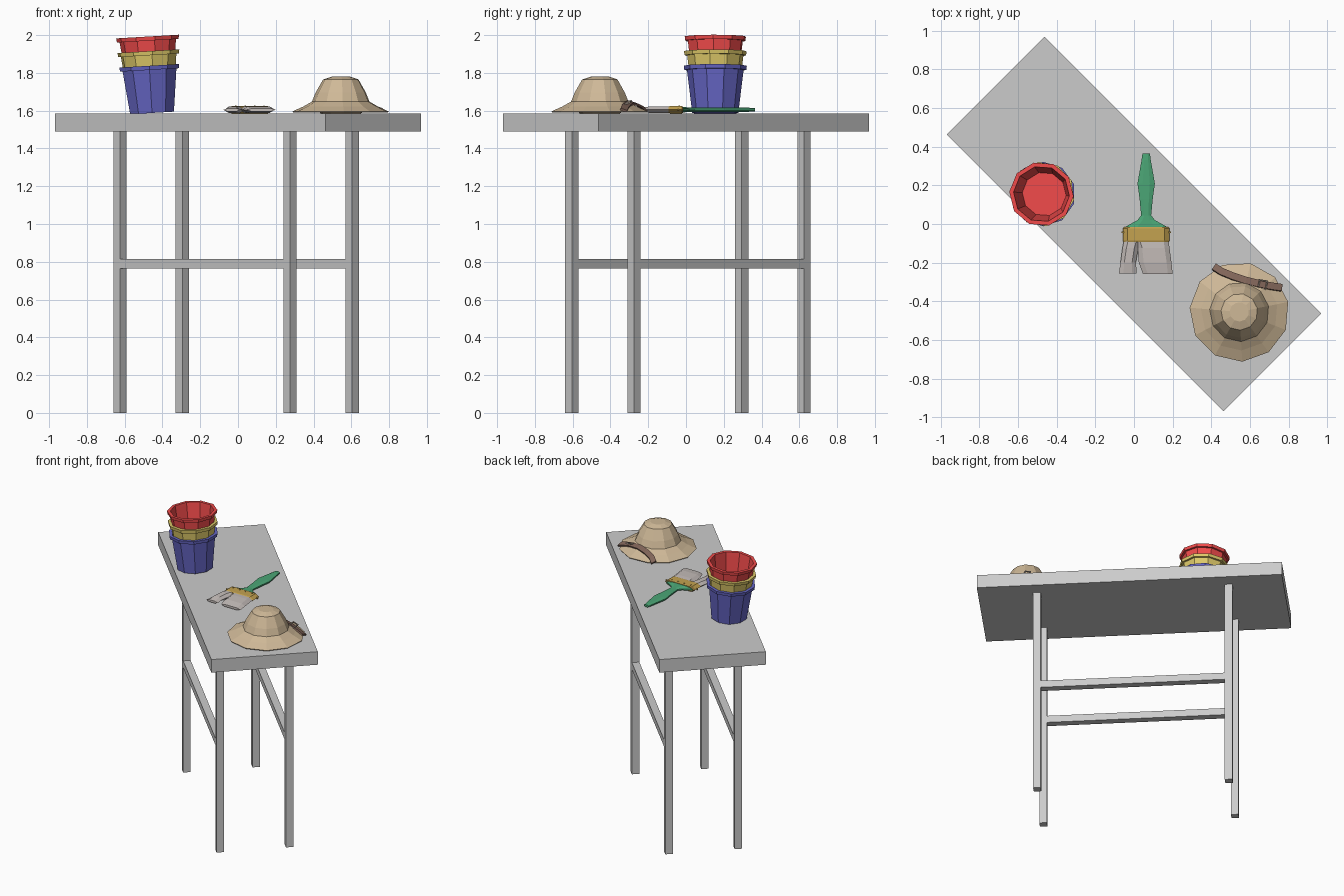
import bpy, bmesh
from math import sin, cos, pi, radians
from mathutils import Matrix, Vector

if "Cube" in bpy.data.objects:
    bpy.data.objects.remove(bpy.data.objects["Cube"])


def paint(obj, color):
    if color:
        key = "paint_%.2f_%.2f_%.2f" % color
        mat = bpy.data.materials.get(key) or bpy.data.materials.new(key)
        mat.diffuse_color = (*color, 1)
        mat.use_nodes = True
        mat.node_tree.nodes["Principled BSDF"].inputs["Base Color"].default_value = mat.diffuse_color
        obj.data.materials.append(mat)


def finish(name, bm, color=None, matrix=Matrix()):
    bmesh.ops.recalc_face_normals(bm, faces=bm.faces)
    mesh = bpy.data.meshes.new(name)
    bm.to_mesh(mesh)
    bm.free()
    obj = bpy.data.objects.new(name, mesh)
    obj.matrix_world = matrix
    bpy.context.collection.objects.link(obj)
    paint(obj, color)
    return obj


def box(name, center, size, color=None, matrix=Matrix()):
    bm = bmesh.new()
    bmesh.ops.create_cube(bm, size=1, matrix=Matrix.Translation(center) @ Matrix.Diagonal((*size, 1)))
    return finish(name, bm, color, matrix)


def loft(name, rings, color=None, matrix=Matrix()):
    """Skin a list of equal-sized point rings and cap both ends."""
    bm = bmesh.new()
    loops = [[bm.verts.new(p) for p in ring] for ring in rings]
    n = len(loops[0])
    for a, b in zip(loops, loops[1:]):
        for i in range(n):
            j = (i + 1) % n
            bm.faces.new((a[i], a[j], b[j], b[i]))
    bm.faces.new(loops[0])
    bm.faces.new(loops[-1])
    return finish(name, bm, color, matrix)


def lathe(name, profile, sides, phase, color, matrix):
    angles = [phase + 2 * pi * i / sides for i in range(sides)]
    return loft(name, [[(r * cos(a), r * sin(a), z) for a in angles] for r, z in profile], color, matrix)


# Table, turned 45 degrees
turn = Matrix.Rotation(radians(-45), 4, 'Z')
box("table_top", (0, 0, 1.537), (2.025, 0.715, 0.095), None, turn)
for side, v in (("front", -0.233), ("back", 0.233)):
    for end, u in (("left", -0.65), ("right", 0.622)):
        box(f"{side}_{end}_leg", (u, v, 0.745), (0.05, 0.05, 1.49), None, turn)
    box(f"{side}_rail", (-0.014, v, 0.79), (1.222, 0.05, 0.05), None, turn)

# Three nested buckets, leaning slightly
bucket = [(0.122, 0), (0.150, 0.228), (0.164, 0.228), (0.167, 0.25),
          (0.145, 0.25), (0.142, 0.228), (0.114, 0.008)]
lean = Matrix.Translation((-0.455, 0.155, 1.588)) @ Matrix.Rotation(radians(-3.4), 4, 'Y')
for i, (name, color) in enumerate((("blue", (0.13, 0.13, 0.55)),
                                   ("yellow", (0.72, 0.58, 0.14)),
                                   ("red", (0.88, 0.07, 0.07)))):
    lathe(f"{name}_bucket", bucket, 10, radians(18 + 7 * i), color,
          lean @ Matrix.Translation((0, 0, 0.0775 * i)))

# Sun hat: crown, brim and inner band in one profile
hat = [(0.05, 0.195), (0.095, 0.18), (0.135, 0.11), (0.154, 0.063), (0.2, 0.037), (0.258, 0.011),
       (0.254, 0.005), (0.16, 0.045), (0.108, 0), (0.1, 0), (0.1, 0.15)]
lathe("sun_hat", hat, 11, radians(77), (0.62, 0.48, 0.31), Matrix.Translation((0.545, -0.455, 1.585)))

# Strap lying over the brim
path = [Vector(p) for p in ((0.415, -0.222, 1.603), (0.45, -0.245, 1.626), (0.51, -0.27, 1.637),
                            (0.58, -0.293, 1.642), (0.65, -0.31, 1.635), (0.71, -0.322, 1.62),
                            (0.765, -0.33, 1.602))]
rings = []
for i, p in enumerate(path):
    along = (path[min(i + 1, len(path) - 1)] - path[max(i - 1, 0)]).normalized()
    across = Vector((-along.y, along.x, -0.35)).normalized() * 0.019
    up = along.cross(across).normalized() * 0.006
    rings.append([p + across + up, p - across + up, p - across - up, p + across - up])
loft("hat_strap", rings, (0.22, 0.13, 0.1))

# Buckle frame on the strap
tilt = (Matrix.Translation((0.665, -0.312, 1.637)) @ Matrix.Rotation(radians(-13), 4, 'Z')
        @ Matrix.Rotation(radians(18), 4, 'X') @ Matrix.Rotation(radians(12), 4, 'Y'))
for s in (-1, 1):
    box("buckle_bar", (0.02 * s, 0, 0.004), (0.006, 0.05, 0.008), (0.5, 0.42, 0.35), tilt)
    box("buckle_edge", (0, 0.022 * s, 0.004), (0.046, 0.006, 0.008), (0.5, 0.42, 0.35), tilt)


# Paint brush, lying along y
def section(y, x, half_w, z, half_t, sides=8):
    pts = []
    for i in range(sides):
        a = 2 * pi * (i + 0.5) / sides
        pts.append((x + half_w * cos(a) / cos(pi / sides), y, z + half_t * sin(a) / cos(pi / sides)))
    return pts


def flat(y, x0, x1, z, half_t):
    """Six-sided flattened section with pointed edges."""
    b = min(0.025, (x1 - x0) * 0.25)
    return [(x0, y, z), (x0 + b, y, z + half_t), (x1 - b, y, z + half_t),
            (x1, y, z), (x1 - b, y, z - half_t), (x0 + b, y, z - half_t)]


CX = 0.063
handle = [(0.366, 0.019, 0.008), (0.33, 0.024, 0.011), (0.21, 0.045, 0.012), (0.13, 0.034, 0.012),
          (0.045, 0.026, 0.011), (0.02, 0.045, 0.012), (-0.012, 0.103, 0.014), (-0.03, 0.108, 0.014)]
loft("brush_handle", [section(y, CX, w, 1.605, t) for y, w, t in handle], (0.07, 0.38, 0.18))
brass = (0.55, 0.36, 0.08)
loft("brush_ferrule", [flat(y, CX - w, CX + w, 1.605, t) for y, w, t in
                       ((-0.016, 0.115, 0.017), (-0.022, 0.121, 0.019), (-0.085, 0.121, 0.019),
                        (-0.093, 0.118, 0.016))], brass)
for i in range(4):
    box("ferrule_pin", (CX - 0.075 + 0.05 * i, -0.035, 1.624), (0.007, 0.007, 0.006), brass)
for s in (-1, 1):
    box("ferrule_side_pin", (CX + 0.122 * s, -0.042, 1.605), (0.012, 0.008, 0.008), brass)

# Bristles in two tufts with a split between
grey = (0.56, 0.51, 0.49)
loft("left_bristles", [flat(-0.085, -0.052, 0.035, 1.605, 0.016), flat(-0.125, -0.06, 0.022, 1.605, 0.018),
                       flat(-0.2, -0.07, 0.01, 1.605, 0.016), flat(-0.255, -0.078, 0.014, 1.604, 0.008)], grey)
loft("right_bristles", [flat(-0.085, 0.005, 0.178, 1.605, 0.016), flat(-0.125, 0.018, 0.184, 1.605, 0.018),
                        flat(-0.2, 0.025, 0.194, 1.605, 0.016), flat(-0.258, 0.046, 0.2, 1.604, 0.008)], grey)
